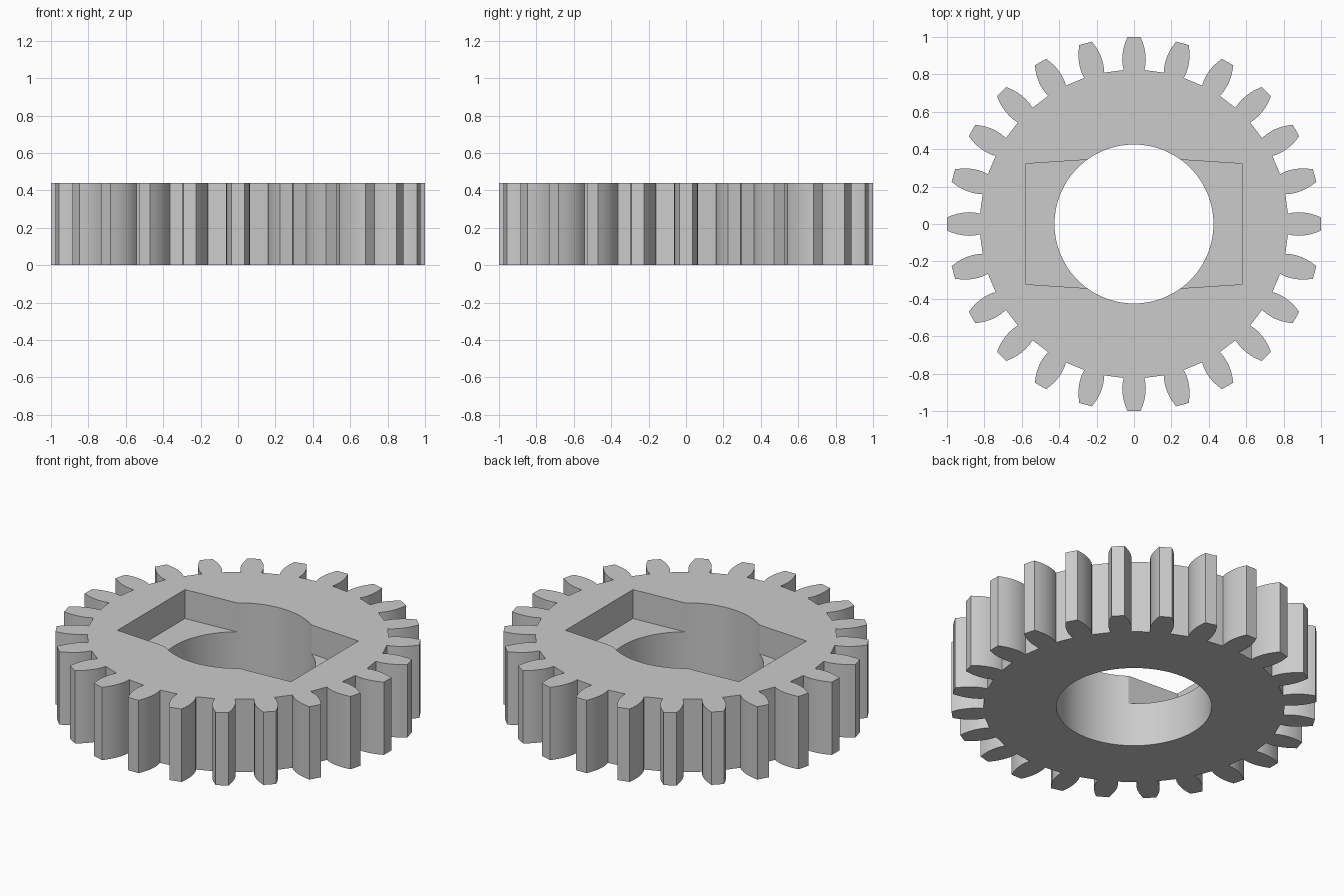
import bpy, bmesh, math

HEIGHT, TEETH = 0.44, 24
RECESS_FLOOR = 0.265

cube = bpy.data.objects.get("Cube")
if cube:
    bpy.data.objects.remove(cube, do_unlink=True)

grey = bpy.data.materials.new("plain_grey")
grey.use_nodes = True
grey.diffuse_color = (0.6, 0.6, 0.6, 1)
grey.node_tree.nodes["Principled BSDF"].inputs["Base Color"].default_value = (0.6, 0.6, 0.6, 1)


def prism(name, outline, bottom, top):
    """Extrude a closed outline upward into a solid."""
    bm = bmesh.new()
    face = bm.faces.new([bm.verts.new((x, y, bottom)) for x, y in outline])
    extruded = bmesh.ops.extrude_face_region(bm, geom=[face])
    verts = [v for v in extruded["geom"] if isinstance(v, bmesh.types.BMVert)]
    bmesh.ops.translate(bm, verts=verts, vec=(0, 0, top - bottom))
    bmesh.ops.recalc_face_normals(bm, faces=bm.faces)
    mesh = bpy.data.meshes.new(name)
    bm.to_mesh(mesh)
    bm.free()
    mesh.materials.append(grey)
    obj = bpy.data.objects.new(name, mesh)
    bpy.context.collection.objects.link(obj)
    return obj


def cut(target, cutter):
    """Subtract the cutter, then discard it."""
    cutter.hide_render = True
    mod = target.modifiers.new("cut", 'BOOLEAN')
    mod.operation = 'DIFFERENCE'
    mod.solver = 'EXACT'
    mod.object = cutter
    bpy.ops.object.modifier_apply(modifier=mod.name)
    bpy.data.objects.remove(cutter, do_unlink=True)


# Toothed outline: each flank is (distance out, half width)
flank = [(0.823, 0.055), (0.85, 0.061), (0.88, 0.063), (0.91, 0.061),
         (0.94, 0.056), (0.97, 0.047), (1.0, 0.035)]
tooth = [(r, -w) for r, w in flank] + [(r, w) for r, w in reversed(flank)]
outline = []
for i in range(TEETH):
    a = math.tau * i / TEETH
    c, s = math.cos(a), math.sin(a)
    outline += [(x * c - y * s, x * s + y * c) for x, y in tooth]
gear = prism("gear_wheel", outline, 0, HEIGHT)

bpy.ops.object.select_all(action='DESELECT')
gear.select_set(True)
bpy.context.view_layer.objects.active = gear

# Round through bore
circle = [(0.425 * math.cos(math.tau * i / 96), 0.425 * math.sin(math.tau * i / 96))
          for i in range(96)]
cut(gear, prism("bore_cutter", circle, -0.2, HEIGHT + 0.2))

# Tapered slot sunk into the top face
slot = [(0.58, -0.322), (0.58, 0.322), (0, 0.36),
        (-0.58, 0.322), (-0.58, -0.322), (0, -0.36)]
cut(gear, prism("slot_cutter", slot, RECESS_FLOOR, HEIGHT + 0.2))

bpy.ops.object.shade_smooth_by_angle(angle=math.radians(25))
